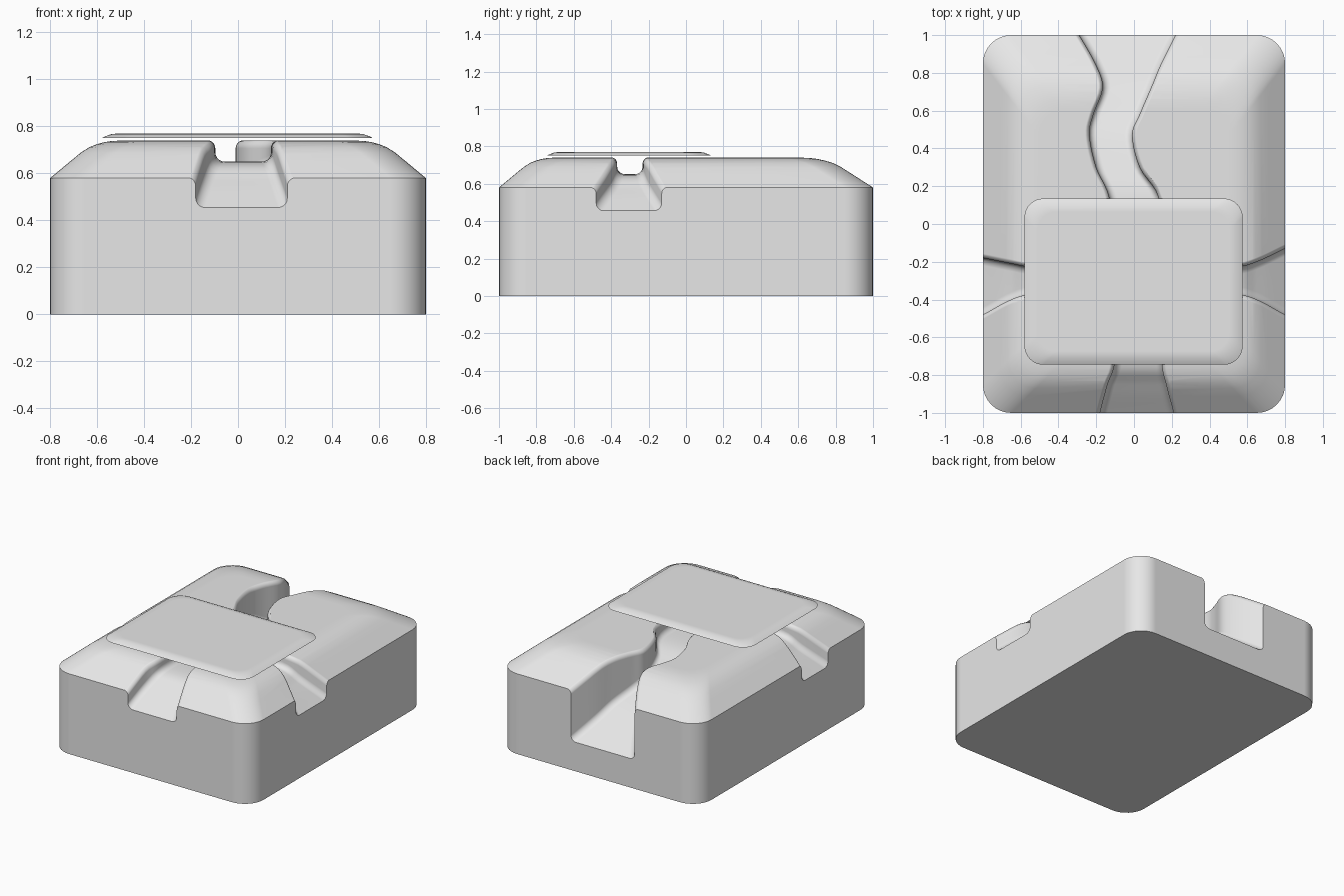
import bpy, bmesh, math
from mathutils import Vector

cube = bpy.data.objects.get("Cube")
if cube:
    bpy.data.objects.remove(cube, do_unlink=True)

stone = bpy.data.materials.new("light_grey")
stone.use_nodes = True
GREY = (0.8, 0.8, 0.8, 1)
stone.diffuse_color = GREY
stone.node_tree.nodes["Principled BSDF"].inputs["Base Color"].default_value = GREY

# Shoulder of the block: inset from the edge, height
SHOULDER = [(0, .58), (.09, .655), (.13, .688), (.167, .712),
            (.2, .725), (.23, .733), (.26, .738), (.3, .74)]
BACK_STRETCH = 1.3


def shoulder_height(inset):
    if inset <= 0:
        return SHOULDER[0][1]
    for (a, za), (b, zb) in zip(SHOULDER, SHOULDER[1:]):
        if inset <= b:
            return za + (zb - za) * (inset - a) / (b - a)
    return SHOULDER[-1][1]


def rounded_rect(x0, x1, y0, y1, r, z, steps=8):
    corners = [(x1 - r, y1 - r), (x0 + r, y1 - r), (x0 + r, y0 + r), (x1 - r, y0 + r)]
    ring = []
    for i, (cx, cy) in enumerate(corners):
        for k in range(steps + 1):
            a = math.pi / 2 * (i + k / steps)
            ring.append(Vector((cx + r * math.cos(a), cy + r * math.sin(a), z)))
    return ring


def loft(name, rings):
    """Skin a list of equal closed rings and cap both ends."""
    bm = bmesh.new()
    rows = [[bm.verts.new(p) for p in ring] for ring in rings]
    n = len(rows[0])
    for low, high in zip(rows, rows[1:]):
        for i in range(n):
            j = (i + 1) % n
            bm.faces.new((low[i], low[j], high[j], high[i]))
    bm.faces.new(rows[0][::-1])
    bm.faces.new(rows[-1])
    bmesh.ops.recalc_face_normals(bm, faces=bm.faces[:])
    mesh = bpy.data.meshes.new(name)
    bm.to_mesh(mesh)
    bm.free()
    mesh.materials.append(stone)
    obj = bpy.data.objects.new(name, mesh)
    bpy.context.collection.objects.link(obj)
    return obj


def activate(obj):
    bpy.ops.object.select_all(action='DESELECT')
    obj.select_set(True)
    bpy.context.view_layer.objects.active = obj


def smooth_path(keys, steps=5):
    """Catmull-Rom resampling of the key stations."""
    pts = [Vector(k) for k in keys]
    pts = [pts[0] * 2 - pts[1]] + pts + [pts[-1] * 2 - pts[-2]]
    out = []
    for a, b, c, d in zip(pts, pts[1:], pts[2:], pts[3:]):
        for k in range(steps):
            t = k / steps
            out.append(b + (c - a) * (t / 2) + (a * 2 - b * 5 + c * 4 - d) * (t * t / 2)
                       + (b * 3 - a - c * 3 + d) * (t ** 3 / 2))
    return out + [pts[-2]]


def channel_section(low, high, floor, top, r=.035, f=.04, steps=5):
    """U-shaped section with rounded rims and rounded floor corners."""
    quarter = [math.pi / 2 * k / steps for k in range(steps + 1)]
    rim = [(-r + r * math.sin(a), top - r + r * math.cos(a)) for a in quarter]
    foot = [(f - f * math.cos(a), floor + f - f * math.sin(a)) for a in quarter]
    side = [(-r, 1)] + rim + foot
    return [(low + u, z) for u, z in side] + [(high - u, z) for u, z in reversed(side)]


def channel(name, keys, inset_at, along_y):
    rings = []
    for t, low, high, floor in smooth_path(keys):
        top = shoulder_height(inset_at(t)) + .002
        section = channel_section(low, high, floor, top)
        rings.append([Vector((u, t, z) if along_y else (t, u, z)) for u, z in section])
    obj = loft(name, rings)
    obj.hide_render = True
    return obj


# Block with rounded corners and a soft shoulder
rings = [rounded_rect(-.8, .8, -1, 1, .15, 0)]
for d, z in SHOULDER:
    rings.append(rounded_rect(-.8 + d, .8 - d, -1 + d, 1 - d * BACK_STRETCH, .15, z))
block = loft("block", rings)

# Winding channel from front to back: y, low x, high x, floor
long_cut = channel("long_channel_cutter", [
    (-1.06, -.19, .22, .41), (-1, -.18, .21, .455), (-.85, -.14, .17, .57),
    (-.72, -.1, .145, .645), (-.4, -.1, .14, .645), (-.1, -.11, .14, .645),
    (.14, -.13, .13, .635), (.3, -.2, .03, .59), (.47, -.235, -.01, .53),
    (.58, -.215, .03, .47), (.72, -.165, .09, .4), (.84, -.2, .14, .32),
    (1, -.29, .22, .21), (1.06, -.33, .25, .17)],
    lambda y: 1 + y if y < 0 else (1 - y) / BACK_STRETCH, True)

# Channel from side to side: x, low y, high y, floor
cross_cut = channel("cross_channel_cutter", [
    (-.86, -.5, -.17, .41), (-.8, -.48, -.18, .456), (-.65, -.4, -.21, .57),
    (-.52, -.37, -.23, .646), (-.2, -.37, -.23, .646), (.2, -.37, -.23, .646),
    (.52, -.37, -.23, .646), (.65, -.4, -.2, .57), (.8, -.48, -.13, .456),
    (.86, -.5, -.11, .41)],
    lambda x: .8 - abs(x), False)

activate(block)
for cutter in (long_cut, cross_cut):
    mod = block.modifiers.new("cut", 'BOOLEAN')
    mod.operation = 'DIFFERENCE'
    mod.solver = 'EXACT'
    mod.object = cutter
    bpy.ops.object.modifier_apply(modifier=mod.name)
    bpy.data.objects.remove(cutter, do_unlink=True)

# Thin plate over the crossing
plate = loft("cover_plate", [
    rounded_rect(-.58 + d, .575 - d, -.745 + d, .135 - d, .1, z)
    for d, z in [(0, .75), (.015, .758), (.04, .767), (.07, .771)]])

for obj in (block, plate):
    activate(obj)
    bpy.ops.object.shade_smooth_by_angle(angle=math.radians(30))
    weighted = obj.modifiers.new("even_shading", 'WEIGHTED_NORMAL')
    weighted.keep_sharp = True
